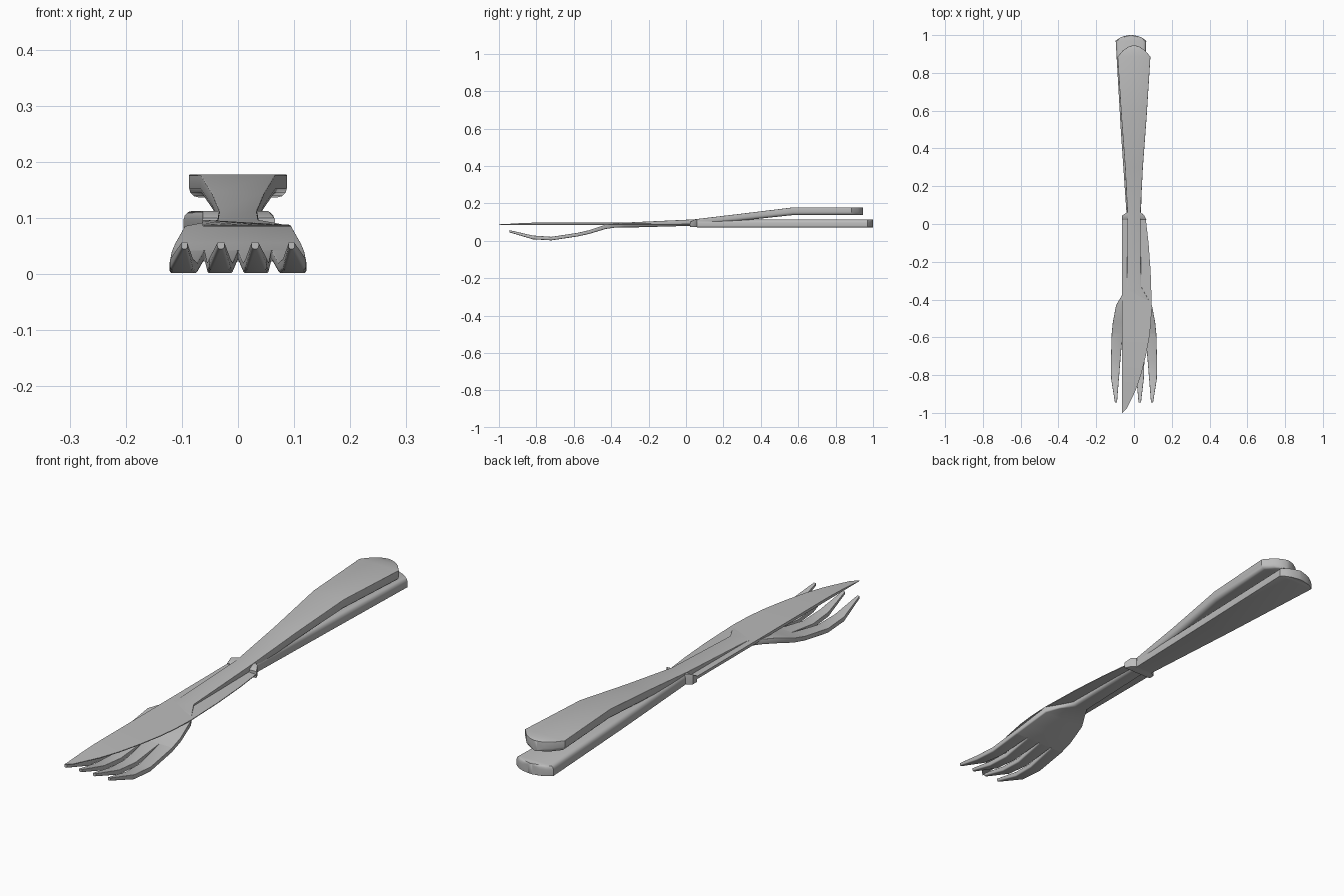
import bpy
import bmesh
from math import sin, cos, pi

cube = bpy.data.objects.get("Cube")
if cube:
    bpy.data.objects.remove(cube)

steel = bpy.data.materials.new("brushed steel grey")
steel.use_nodes = True
steel.diffuse_color = (0.5, 0.5, 0.5, 1)
steel.node_tree.nodes["Principled BSDF"].inputs["Base Color"].default_value = (0.5, 0.5, 0.5, 1)


def rounded_section(y, xl, xr, zb, zt, bottom, top):
    """Rectangle across y with separately rounded bottom and top corners."""
    limit = min((xr - xl) * 0.4, (zt - zb) * 0.9)
    ring = []
    corners = [(xl, zb, 1, 1, bottom, pi), (xr, zb, -1, 1, bottom, 1.5 * pi),
               (xr, zt, -1, -1, top, 0), (xl, zt, 1, -1, top, 0.5 * pi)]
    for x, z, sx, sz, radius, start in corners:
        r = min(radius, limit)
        for i in range(4):
            a = start + i * pi / 6
            ring.append((x + sx * r + r * cos(a), y, z + sz * r + r * sin(a)))
    return ring


def loft(name, rings, angle=0.6):
    """Skin matching rings into one closed object."""
    bm = bmesh.new()
    rows = [[bm.verts.new(p) for p in ring] for ring in rings]
    n = len(rows[0])
    for a, b in zip(rows, rows[1:]):
        for i in range(n):
            j = (i + 1) % n
            bm.faces.new((a[i], a[j], b[j], b[i]))
    bm.faces.new(rows[0])
    bm.faces.new(rows[-1][::-1])
    bmesh.ops.remove_doubles(bm, verts=bm.verts, dist=0.0002)
    bmesh.ops.recalc_face_normals(bm, faces=bm.faces)
    mesh = bpy.data.meshes.new(name)
    bm.to_mesh(mesh)
    bm.free()
    mesh.materials.append(steel)
    obj = bpy.data.objects.new(name, mesh)
    bpy.context.collection.objects.link(obj)
    bpy.ops.object.select_all(action='DESELECT')
    obj.select_set(True)
    bpy.context.view_layer.objects.active = obj
    bpy.ops.object.shade_smooth_by_angle(angle=angle)
    return obj


# Fork handle, neck and head: y, half width, bottom, top
fork = [(0.945, 0.008, 0.137, 0.178), (0.938, 0.03, 0.137, 0.178),
        (0.92, 0.058, 0.137, 0.178), (0.885, 0.087, 0.137, 0.178),
        (0.57, 0.067, 0.137, 0.178), (0.3, 0.047, 0.108, 0.145),
        (0.04, 0.034, 0.08, 0.114), (-0.33, 0.037, 0.07, 0.097),
        (-0.38, 0.065, 0.07, 0.092), (-0.43, 0.095, 0.063, 0.086),
        (-0.52, 0.112, 0.036, 0.056), (-0.58, 0.118, 0.023, 0.042)]
loft("fork_body", [rounded_section(y, -w, w, zb, zt, 0.016 if y > -0.35 else 0.006, 0.002)
                   for y, w, zb, zt in fork])

# Four tapering tines, mirrored in pairs
heights = [(-0.58, 0.023, 0.042), (-0.72, 0.002, 0.021),
           (-0.82, 0.008, 0.028), (-0.945, 0.045, 0.057)]
tines = {"inner": [(0, 0.06), (0.009, 0.055), (0.013, 0.052), (0.024, 0.037)],
         "outer": [(0.06, 0.118), (0.072, 0.122), (0.08, 0.121), (0.09, 0.101)]}
for kind, spans in tines.items():
    for side, word in ((1, "left"), (-1, "right")):
        rings = []
        for (y, zb, zt), span in zip(heights, spans):
            xl, xr = sorted(side * x for x in span)
            rings.append(rounded_section(y, xl, xr, zb, zt, 0.005, 0.002))
        loft(f"fork_{kind}_tine_{word}", rings)

# Knife handle, flaring into a collar at the blade: y, left edge, right edge
handle = [(1.0, -0.026, -0.006), (0.994, -0.055, 0.023), (0.985, -0.077, 0.045),
          (0.97, -0.097, 0.065), (0.5, -0.07, 0.05), (0.06, -0.04, 0.037)]
loft("knife_handle", [rounded_section(y, xl, xr, 0.072, 0.113, 0.002, 0.016)
                      for y, xl, xr in handle])
collar = [(0.06, -0.04, 0.037, 0.113), (0.045, -0.063, 0.055, 0.113),
          (0.022, -0.063, 0.066, 0.1)]
loft("knife_collar", [rounded_section(y, xl, xr, 0.074, zt, 0.002, 0.002)
                      for y, xl, xr, zt in collar])

# Knife blade: straight thick spine, thin curved cutting edge
edge = [(0.03, 0.062), (-0.1, 0.077), (-0.25, 0.088), (-0.43, 0.094), (-0.52, 0.09),
        (-0.6, 0.081), (-0.7, 0.062), (-0.8, 0.037), (-0.88, 0.009),
        (-0.94, -0.02), (-0.975, -0.037), (-1.0, -0.061)]
rings = []
for y, x in edge:
    fade = min(1, max(0.1, (y + 1) / 0.16))
    spine = 0.087 + 0.01 * fade
    rings.append([(-0.063, y, 0.086), (x, y, 0.085), (x, y, 0.088), (-0.063, y, spine)])
loft("knife_blade", rings)
